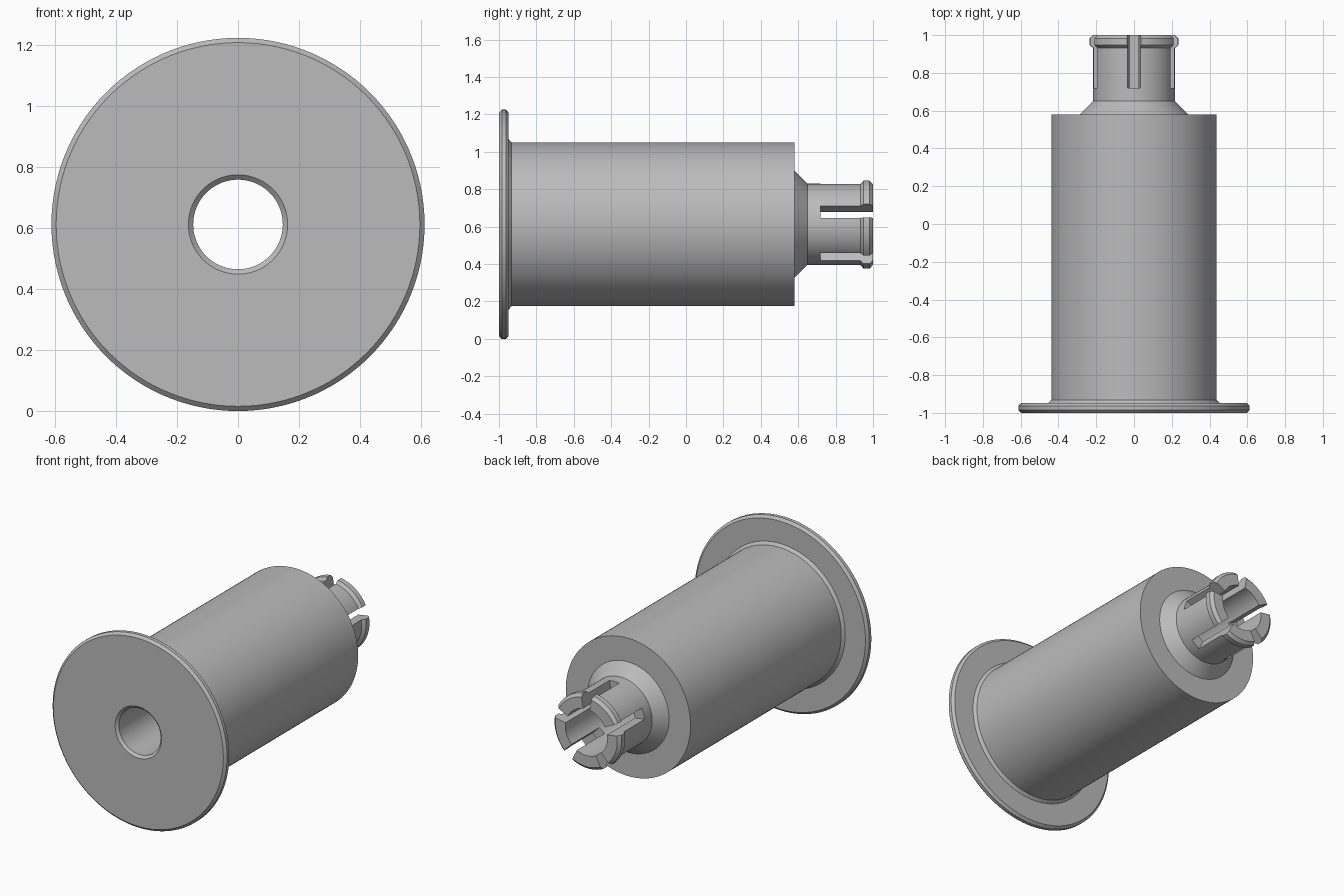
import bpy
import bmesh
from math import radians, sin, cos

old = bpy.data.objects.get("Cube")
if old:
    bpy.data.objects.remove(old, do_unlink=True)

STEP = 3            # degrees per facet
SLOTS = 5
SLOT_ANGLE = 18     # width of each wedge slot
TOOTH_ANGLE = 360 // SLOTS - SLOT_ANGLE
CENTRE_Z = 0.6125
BORE, NECK, LIP = 0.147, 0.217, 0.236
SLOT_FLOOR = 0.72

bm = bmesh.new()


def lathe(profile, start, sweep, capped=False):
    """Sweep (radius, y) points around the y axis; optionally close both ends."""
    rings = []
    for i in range(sweep // STEP + 1):
        a = radians(start + i * STEP)
        rings.append([bm.verts.new((r * cos(a), y, CENTRE_Z + r * sin(a))) for r, y in profile])
    for a, b in zip(rings, rings[1:]):
        for j in range(len(profile) - 1):
            bm.faces.new((a[j], a[j + 1], b[j + 1], b[j]))
    if capped:
        bm.faces.new(rings[0])
        bm.faces.new(rings[-1])


# Bore, flange, barrel, shoulder cone and neck
lathe([(BORE, SLOT_FLOOR), (BORE, -0.985), (0.163, -1),
       (0.597, -1), (0.6125, -0.985), (0.6125, -0.963), (0.597, -0.948),
       (0.455, -0.948), (0.438, -0.932), (0.438, 0.58),
       (0.287, 0.58), (NECK, 0.65), (NECK, SLOT_FLOOR)], 0, 360)

# Snap-fit teeth with a raised lip, and the slot floors between them
tooth = [(BORE, SLOT_FLOOR), (BORE, 1), (NECK, 1), (LIP, 0.982),
         (LIP, 0.948), (NECK, 0.932), (NECK, SLOT_FLOOR)]
for k in range(SLOTS):
    slot_start = 90 - SLOT_ANGLE // 2 + k * 360 // SLOTS
    lathe([(BORE, SLOT_FLOOR), (NECK, SLOT_FLOOR)], slot_start, SLOT_ANGLE)
    lathe(tooth, slot_start + SLOT_ANGLE, TOOTH_ANGLE, capped=True)

# Weld the sections into one solid
bmesh.ops.remove_doubles(bm, verts=bm.verts, dist=0.0005)
bmesh.ops.recalc_face_normals(bm, faces=bm.faces)
mesh = bpy.data.meshes.new("flanged_bushing")
bm.to_mesh(mesh)
bm.free()

# Plain grey finish
grey = bpy.data.materials.new("plain_grey")
grey.use_nodes = True
colour = (0.5, 0.5, 0.5, 1)
grey.diffuse_color = colour
grey.node_tree.nodes["Principled BSDF"].inputs["Base Color"].default_value = colour
mesh.materials.append(grey)

bushing = bpy.data.objects.new("flanged_bushing", mesh)
bpy.context.collection.objects.link(bushing)
bpy.ops.object.select_all(action="DESELECT")
bushing.select_set(True)
bpy.context.view_layer.objects.active = bushing
bpy.ops.object.shade_smooth_by_angle(angle=radians(30))
